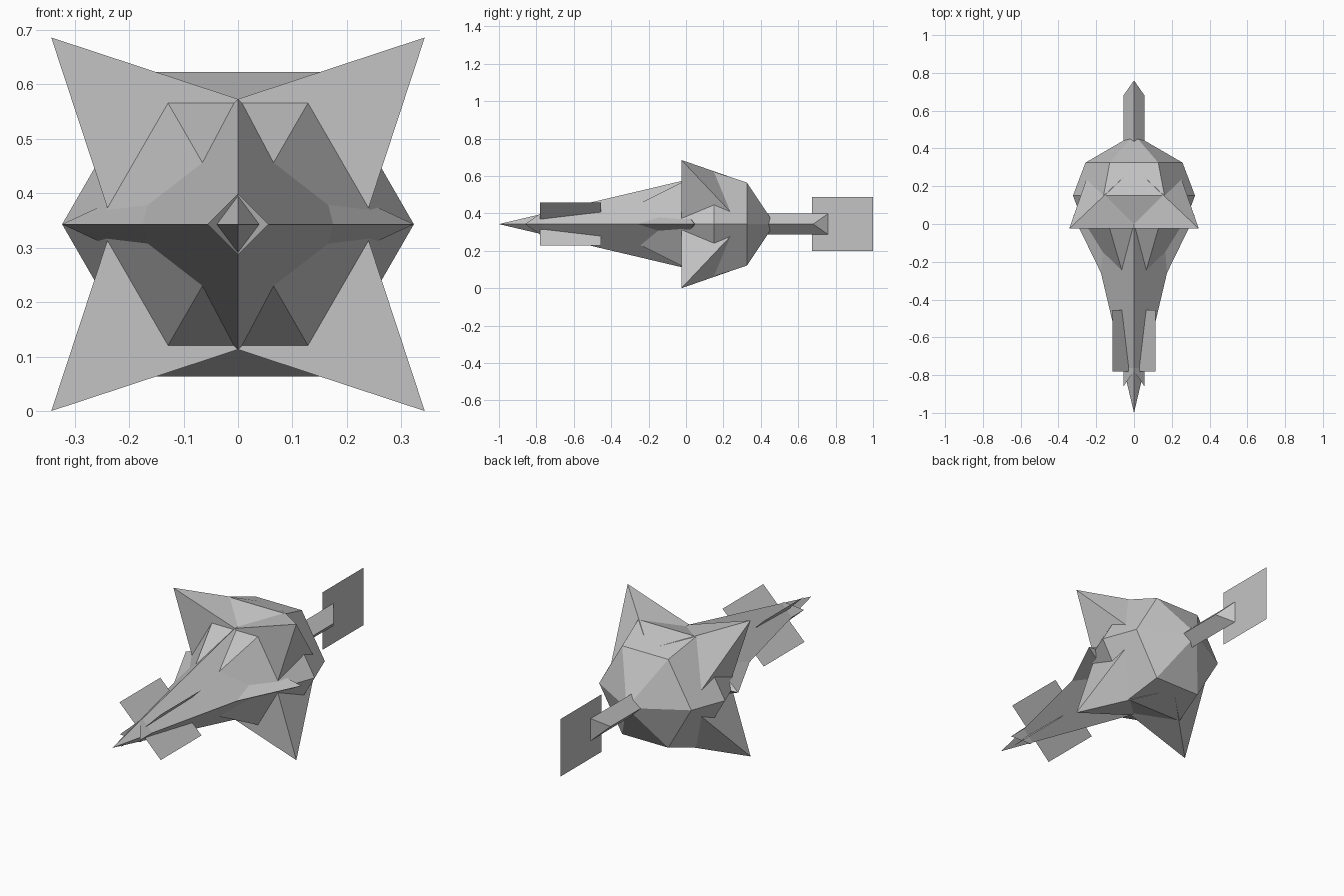
import bpy
import bmesh
from math import cos, sin, tau

if "Cube" in bpy.data.objects:
    bpy.data.objects.remove(bpy.data.objects["Cube"])

MID = 0.343      # height of the long axis
FRONT = -0.025   # plane shared by the core front and the spikes
CORE = 0.23      # corner radius of the square core

grey = bpy.data.materials.new("hull grey")
grey.use_nodes = True
colour = (0.55, 0.55, 0.55, 1)
grey.diffuse_color = colour
grey.node_tree.nodes["Principled BSDF"].inputs["Base Color"].default_value = colour


def finish(name, bm):
    """Turn a bmesh into a flat shaded object raised to the axis height."""
    bmesh.ops.recalc_face_normals(bm, faces=bm.faces)
    mesh = bpy.data.meshes.new(name)
    bm.to_mesh(mesh)
    bm.free()
    mesh.materials.append(grey)
    obj = bpy.data.objects.new(name, mesh)
    obj.location.z = MID
    bpy.context.collection.objects.link(obj)
    return obj


def hull(name, points):
    bm = bmesh.new()
    for p in points:
        bm.verts.new(p)
    bmesh.ops.convex_hull(bm, input=bm.verts)
    return finish(name, bm)


def plate(name, corners):
    bm = bmesh.new()
    bm.faces.new([bm.verts.new(p) for p in corners])
    return finish(name, bm)


def spun(name, profile, sides):
    """Loft (y, radius) stations along the axis; zero radius makes a tip."""
    bm = bmesh.new()
    rings = []
    for y, r in profile:
        count = sides if r else 1
        rings.append([bm.verts.new((r * cos(tau * i / sides), y, r * sin(tau * i / sides)))
                      for i in range(count)])
    for a, b in zip(rings, rings[1:]):
        for i in range(sides):
            j = i + 1
            quad = [a[i % len(a)], a[j % len(a)], b[j % len(b)], b[i % len(b)]]
            bm.faces.new(list(dict.fromkeys(quad)))
    if len(rings[-1]) > 1:
        bm.faces.new(rings[-1])
    return finish(name, bm)


# Long square nose with its core, and the six-sided rear body
spun("nose", [(-1, 0), (FRONT, CORE), (0.30, CORE)], 4)
spun("body", [(-0.47, 0), (FRONT, 0.257), (0.15, 0.323), (0.325, 0.257), (0.474, 0)], 6)

# Four corner spikes standing on the core sides
for sx, side in ((1, "left"), (-1, "right")):
    for sz, level in ((1, "upper"), (-1, "lower")):
        base = [p for y in (FRONT, 0.30) for p in ((sx * CORE, y, 0), (0, y, sz * CORE))]
        hull(f"{level}_{side}_spike", base + [(sx * 0.343, FRONT, sz * 0.343)])

    # Slim side fin
    hull(f"{side}_fin", [(sx * x, y, z) for x, y, z in (
        (0.323, 0.045, 0), (0.14, -0.33, 0), (0.2, 0.06, 0),
        (0.178, -0.005, 0.0675), (0.178, -0.005, -0.0675))])

    # Crossed front vanes
    plate(f"{side}_diagonal_vane", [(s * sx * 0.115, y, s * 0.115)
                                    for s, y in ((-1, -0.78), (1, -0.78), (1, -0.455), (-1, -0.455))])

# Diamond boom through the whole length, notched in front and ridged behind
R = 0.056
bm = bmesh.new()
ends = []
for y_side, y_ridge in ((-0.86, -0.78), (0.68, 0.76)):
    ends.append([bm.verts.new(p) for p in (
        (R, y_side, 0), (0, y_ridge, R), (-R, y_side, 0), (0, y_ridge, -R))])
for i in range(4):
    j = (i + 1) % 4
    bm.faces.new((ends[0][i], ends[0][j], ends[1][j], ends[1][i]))
for e in ends:
    bm.faces.new((e[0], e[1], e[3]))
    bm.faces.new((e[2], e[3], e[1]))
finish("boom", bm)

# Upright tail plate
plate("tail_plate", [(0, y, z) for y, z in ((0.675, -0.145), (1, -0.145), (1, 0.145), (0.675, 0.145))])
